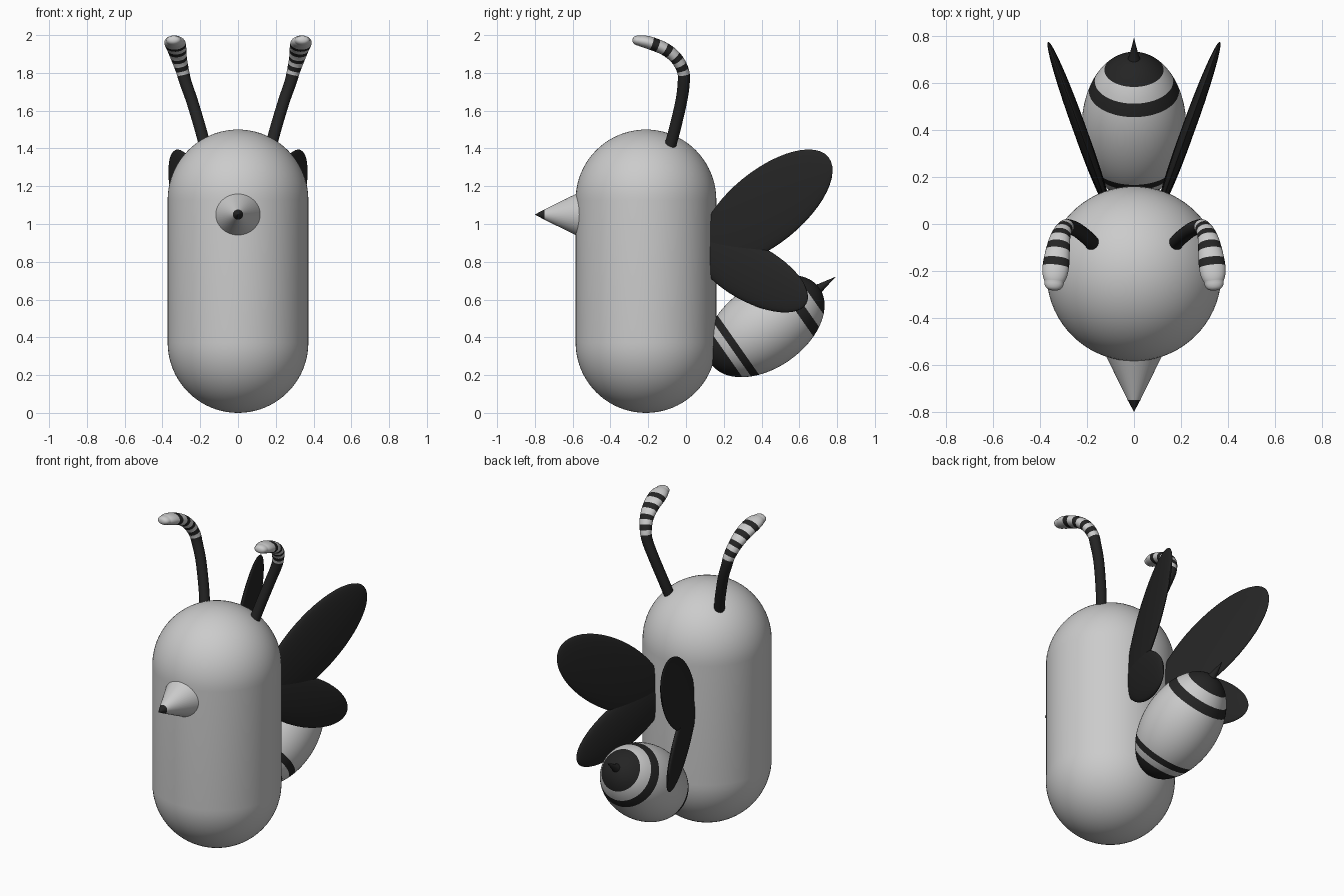
import bpy, bmesh
from math import sin, cos, pi, radians, sqrt
from mathutils import Vector, Matrix

if "Cube" in bpy.data.objects:
    bpy.data.objects.remove(bpy.data.objects["Cube"])


def material(name, v):
    m = bpy.data.materials.new(name)
    m.diffuse_color = (v, v, v, 1)
    m.use_nodes = True
    m.node_tree.nodes["Principled BSDF"].inputs["Base Color"].default_value = m.diffuse_color
    return m


LIGHT = material("light_grey", 0.8)
DARK = material("black", 0.018)


def finish(name, bm, mats):
    bmesh.ops.remove_doubles(bm, verts=bm.verts, dist=1e-5)
    bmesh.ops.recalc_face_normals(bm, faces=bm.faces)
    me = bpy.data.meshes.new(name)
    bm.to_mesh(me)
    bm.free()
    for m in mats:
        me.materials.append(m)
    ob = bpy.data.objects.new(name, me)
    bpy.context.collection.objects.link(ob)
    bpy.ops.object.select_all(action='DESELECT')
    ob.select_set(True)
    bpy.context.view_layer.objects.active = ob
    bpy.ops.object.shade_smooth_by_angle(angle=radians(40))
    return ob


def loft(name, rings, mats=(), dark=None, sides=48):
    """rings: (centre, half-axis u, half-axis v); dark: set of dark ring spans"""
    bm = bmesh.new()
    loops = [[bm.verts.new(c + u * cos(2 * pi * i / sides) + v * sin(2 * pi * i / sides))
              for i in range(sides)] for c, u, v in rings]
    for k in range(len(loops) - 1):
        a, b = loops[k], loops[k + 1]
        for i in range(sides):
            j = (i + 1) % sides
            f = bm.faces.new((a[i], a[j], b[j], b[i]))
            f.material_index = 1 if dark and k in dark else 0
    bm.faces.new(loops[0][::-1])
    bm.faces.new(loops[-1])
    return finish(name, bm, mats)


def lathe(name, origin, axis, profile, mats=(), dark=None, sides=48):
    """profile: (distance along axis, radius)"""
    axis = Vector(axis).normalized()
    u = Vector((1, 0, 0)) if abs(axis.x) < 0.9 else Vector((0, 1, 0))
    v = axis.cross(u)
    rings = [(Vector(origin) + axis * s, u * max(r, 1e-4), v * max(r, 1e-4)) for s, r in profile]
    return loft(name, rings, mats, dark, sides)


# Body capsule
R = 0.3725
arc = [pi / 2 * i / 20 for i in range(21)]
profile = [(R - R * cos(a), R * sin(a)) for a in arc]
profile += [(1.5 - R + R * sin(a), R * cos(a)) for a in arc]
lathe("body", (0, -0.212, 0), (0, 0, 1), profile, sides=72)

# Beak with dark tip
lathe("beak", (0, -0.80, 1.05), (0, 1, 0), [(0.05, 0.027), (0.27, 0.135)])
lathe("beak_tip", (0, -0.80, 1.05), (0, 1, 0), [(0, 0), (0.05, 0.027)], [DARK])

# Striped abdomen and stinger
A, B = 0.35, 0.222
tilt = radians(35)
axis = (0, cos(tilt), sin(tilt))
mid = (0, 0.42, 0.46)
edges = [-0.255, -0.215, -0.175, 0.177, 0.23, 0.288]
stations = sorted([-A * cos(pi * i / 40) for i in range(41)] + edges)
dark = set()
for k in range(len(stations) - 1):
    s = (stations[k] + stations[k + 1]) / 2
    if sum(s > e for e in edges) in (0, 2, 4, 6):
        dark.add(k)
# the two inner counts alternate: cap, light, band, grey, band, light, cap
dark = {k for k in dark}
lathe("abdomen", mid, axis, [(s, B * sqrt(max(0, 1 - (s / A) ** 2))) for s in stations],
      [LIGHT, DARK], dark, 64)
lathe("stinger", mid, axis, [(0.32, 0.035), (0.36, 0.021), (0.40, 0.012), (0.455, 0)], [DARK], sides=24)


# Wings: flattened ellipsoids splayed outwards
def wing(name, side, y, z, a, b, angle):
    c, s = cos(radians(angle)), sin(radians(angle))
    splay, thick = 0.36, 0.03
    rows = ((side * splay * a * c, -side * splay * b * s, side * thick, side * (0.237 + splay * (y - 0.42))),
            (a * c, -b * s, 0, y),
            (a * s, b * c, 0, z),
            (0, 0, 0, 1))
    bm = bmesh.new()
    bmesh.ops.create_uvsphere(bm, u_segments=48, v_segments=24, radius=1)
    bm.transform(Matrix(rows))
    finish(name, bm, [DARK])


# Antennae: curved tubes widening to a striped flat tip (x, y, z, half width, half thickness)
PATH = [(0.175, -0.085, 1.41, .031, .031), (0.198, -0.06, 1.50, .031, .031),
        (0.243, -0.025, 1.65, .031, .031), (0.278, -0.012, 1.75, .032, .032),
        (0.294, -0.016, 1.81, .035, .032), (0.312, -0.05, 1.875, .042, .033),
        (0.324, -0.11, 1.925, .051, .034), (0.334, -0.19, 1.958, .056, .034),
        (0.34, -0.245, 1.970, .042, .027), (0.343, -0.283, 1.975, .001, .001)]
BANDS = [3.7, 4.1, 4.5, 4.85, 5.2, 5.65, 6.05, 6.5, 6.9]


def sample(t):
    i = min(int(t), len(PATH) - 2)
    f = t - i
    p = [PATH[min(max(i + d, 0), len(PATH) - 1)] for d in (-1, 0, 1, 2)]
    return [0.5 * (2 * q + (r - o) * f + (2 * o - 5 * q + 4 * r - w) * f * f + (3 * q - o - 3 * r + w) * f ** 3)
            for o, q, r, w in zip(*p)]


def antenna(name, side):
    steps = [k / 20 for k in range(20 * (len(PATH) - 2) + 1)]
    last = len(PATH) - 2
    steps += [last + sin(pi / 2 * k / 8) for k in range(1, 9)]
    rings = []
    for t in steps:
        x, y, z, w, h = sample(t)
        if t > last:  # round off the tip
            q = sqrt(max(0, 1 - (t - last) ** 2))
            w, h = max(PATH[-2][3] * q, 1e-4), max(PATH[-2][4] * q, 1e-4)
        p0, p1 = sample(max(t - 0.02, 0)), sample(min(t + 0.02, last + 1))
        tan = (Vector(p1[:3]) - Vector(p0[:3])).normalized()
        u = Vector((1, 0, 0))
        u = (u - tan * u.dot(tan)).normalized()
        v = tan.cross(u)
        flip = Vector((side, 1, 1))
        rings.append((Vector((x, y, z)) * flip, u * w * flip, v * h * flip))
    dark = {k for k in range(len(steps) - 1)
            if sum((steps[k] + steps[k + 1]) / 2 > e for e in BANDS) % 2 == 0}
    loft(name, rings, [LIGHT, DARK], dark, 24)


for side, label in ((1, "right"), (-1, "left")):
    wing("upper_wing_" + label, side, 0.425, 1.088, 0.423, 0.196, 39)
    wing("lower_wing_" + label, side, 0.345, 0.74, 0.334, 0.15, -29)
    antenna("antenna_" + label, side)
